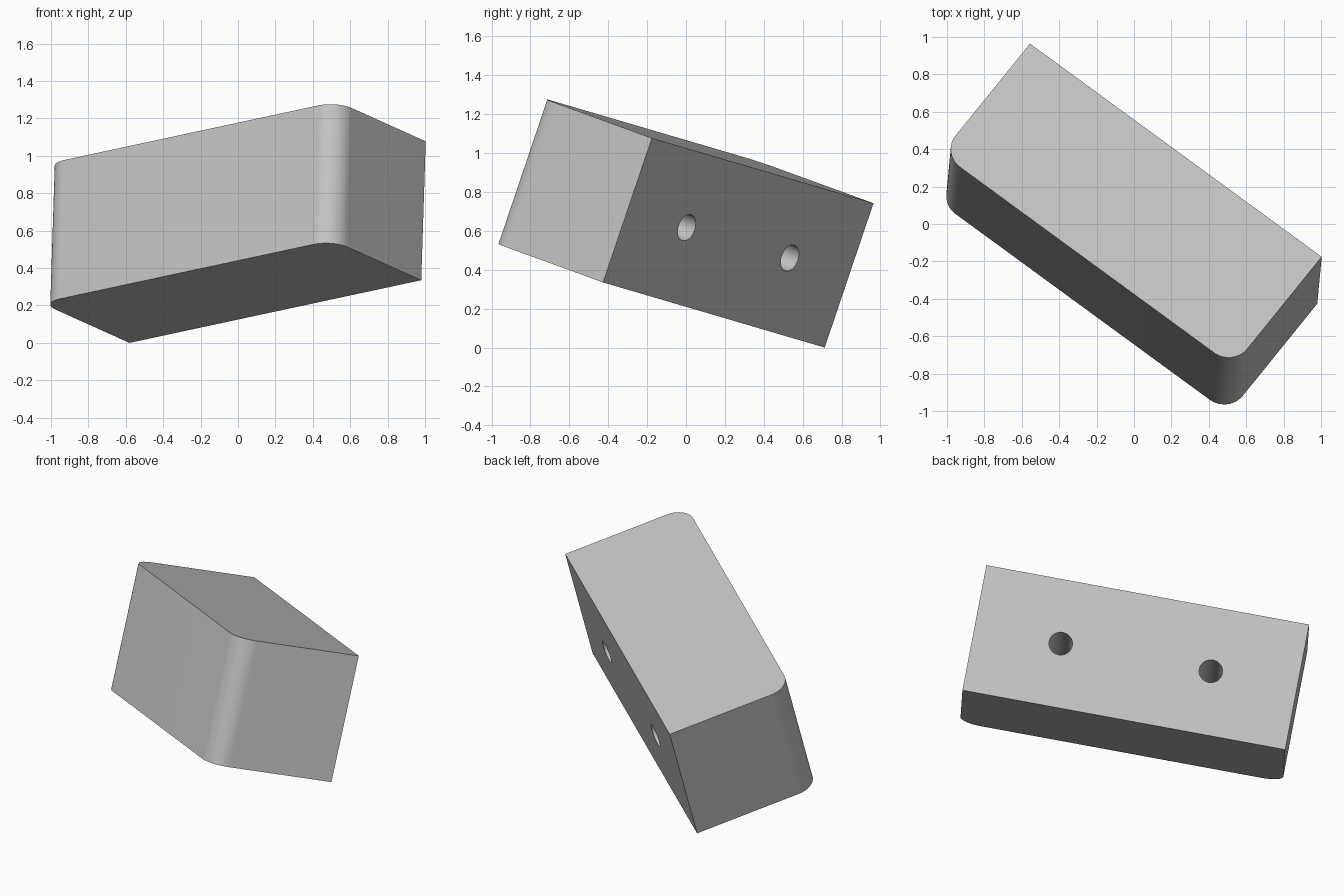
import bpy, bmesh
from mathutils import Matrix, Vector

if "Cube" in bpy.data.objects:
    bpy.data.objects.remove(bpy.data.objects["Cube"], do_unlink=True)

LENGTH, SIDE, FILLET = 1.961, 0.784, 0.127
HOLE_RADIUS, HOLE_DEPTH, HOLE_OFFSET = 0.07, 0.63, 0.456

grey = bpy.data.materials.new("light_grey")
grey.use_nodes = True
colour = (0.55, 0.55, 0.55, 1)
grey.diffuse_color = colour
grey.node_tree.nodes["Principled BSDF"].inputs["Base Color"].default_value = colour


def add_object(name, bm):
    mesh = bpy.data.meshes.new(name)
    bm.to_mesh(mesh)
    bm.free()
    mesh.materials.append(grey)
    obj = bpy.data.objects.new(name, mesh)
    bpy.context.collection.objects.link(obj)
    return obj


# Block with its two front upright edges rounded
bm = bmesh.new()
bmesh.ops.create_cube(bm, size=1, matrix=Matrix.Diagonal((LENGTH, SIDE, SIDE, 1)))
front_edges = [e for e in bm.edges
               if all(v.co.y < 0 for v in e.verts)
               and abs(e.verts[0].co.z - e.verts[1].co.z) > SIDE / 2]
bmesh.ops.bevel(bm, geom=front_edges, offset=FILLET, segments=16,
                profile=0.5, affect='EDGES')
block = add_object("block", bm)

# Two blind holes drilled in the back face
bm = bmesh.new()
for side in (-1, 1):
    place = (Matrix.Translation((side * HOLE_OFFSET, SIDE / 2, 0))
             @ Matrix.Rotation(1.5707963, 4, 'X'))
    bmesh.ops.create_cone(bm, cap_ends=True, segments=48, radius1=HOLE_RADIUS,
                          radius2=HOLE_RADIUS, depth=2 * HOLE_DEPTH, matrix=place)
cutter = add_object("hole_cutter", bm)
cutter.hide_render = True

bpy.context.view_layer.objects.active = block
block.select_set(True)
drill = block.modifiers.new("holes", 'BOOLEAN')
drill.operation = 'DIFFERENCE'
drill.solver = 'EXACT'
drill.object = cutter
bpy.ops.object.modifier_apply(modifier=drill.name)
bpy.data.objects.remove(cutter, do_unlink=True)
bpy.ops.object.shade_smooth_by_angle(angle=0.5)

# Tilt the block: long axis, back direction and up direction
along = Vector((1.56, -1.14, 0.335)).normalized()
up = Vector((0.025, 0.25, 0.742))
up = (up - along * up.dot(along)).normalized()
back = up.cross(along)
tilt = Matrix((along, back, up)).transposed().to_4x4()

# Stand it on the ground, centred over the origin
block.data.transform(tilt)
points = [v.co for v in block.data.vertices]
low = Vector([min(p[i] for p in points) for i in range(3)])
high = Vector([max(p[i] for p in points) for i in range(3)])
block.data.transform(Matrix.Translation((-(low.x + high.x) / 2, -(low.y + high.y) / 2, -low.z)))
